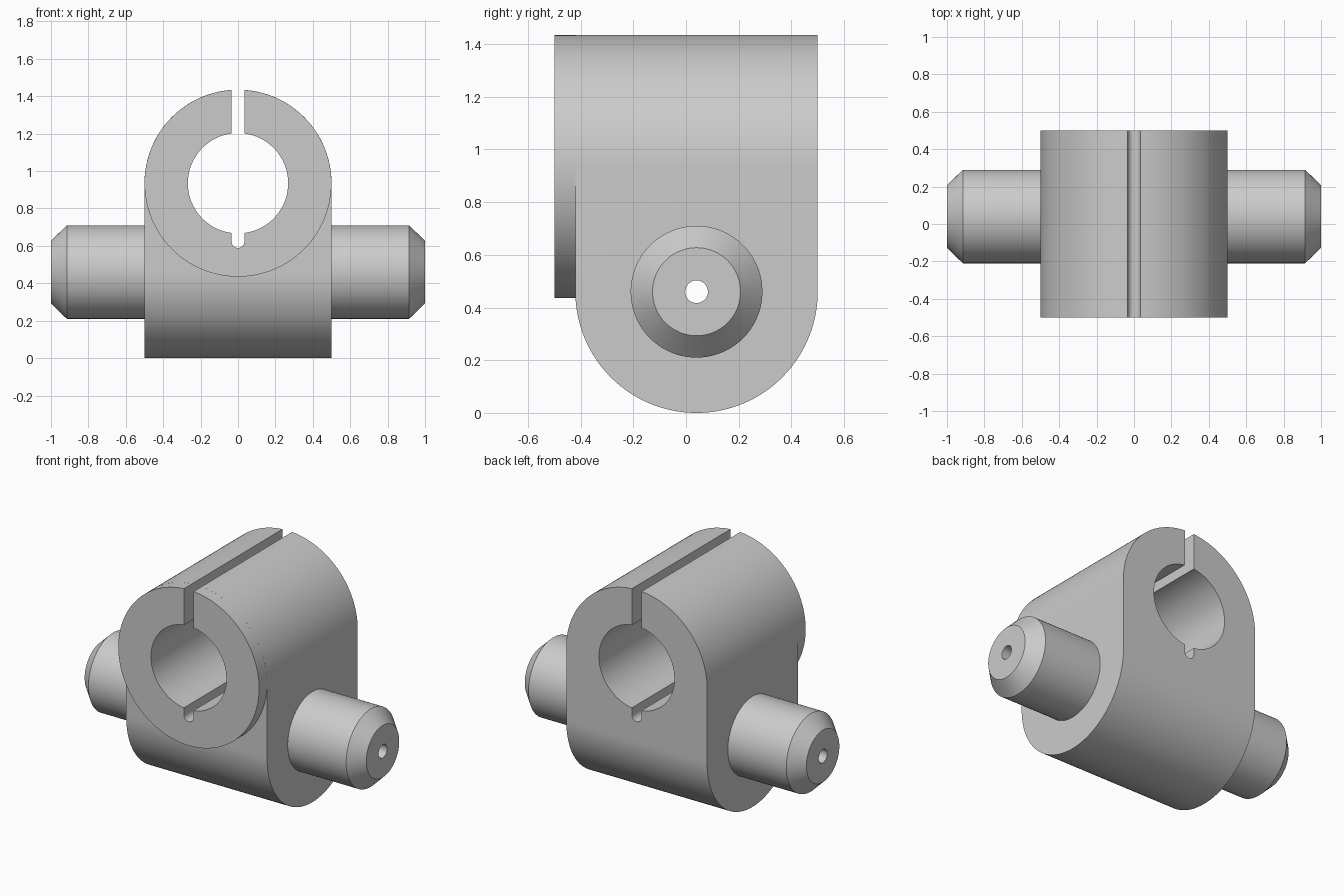
import bpy
import bmesh
import math

cube = bpy.data.objects.get("Cube")
if cube:
    bpy.data.objects.remove(cube, do_unlink=True)

grey = bpy.data.materials.new("plain grey")
grey.use_nodes = True
COLOUR = (0.6, 0.6, 0.6, 1.0)
grey.diffuse_color = COLOUR
grey.node_tree.nodes["Principled BSDF"].inputs["Base Color"].default_value = COLOUR

SEGMENTS = 128
COLLAR_Z = 0.935          # axis of the clamp bore
PIN_Y, PIN_Z = 0.04, 0.46  # axis of the cross pin


def arc(u, v, radius, start=0, end=360, steps=SEGMENTS):
    """Points on an arc; a full circle leaves out the repeated last point."""
    count = steps if end - start == 360 else steps + 1
    angles = [math.radians(start + (end - start) * i / steps) for i in range(count)]
    return [(u + radius * math.cos(a), v + radius * math.sin(a)) for a in angles]


def loft(name, axis, sections):
    """Closed solid through matching outlines placed along the x or y axis."""
    bm = bmesh.new()
    rings = []
    for pos, outline in sections:
        rings.append([bm.verts.new((pos, u, v) if axis == "x" else (u, pos, v))
                      for u, v in outline])
    for a, b in zip(rings, rings[1:]):
        for i in range(len(a)):
            j = (i + 1) % len(a)
            bm.faces.new((a[i], a[j], b[j], b[i]))
    bm.faces.new(rings[0])
    bm.faces.new(rings[-1])
    bmesh.ops.recalc_face_normals(bm, faces=bm.faces)
    mesh = bpy.data.meshes.new(name)
    bm.to_mesh(mesh)
    bm.free()
    mesh.materials.append(grey)
    obj = bpy.data.objects.new(name, mesh)
    bpy.context.collection.objects.link(obj)
    return obj


def prism(name, axis, low, high, outline):
    return loft(name, axis, [(low, outline), (high, outline)])


def combine(target, tool, operation):
    """Apply a boolean and remove the tool object."""
    mod = target.modifiers.new(operation, "BOOLEAN")
    mod.operation = operation
    mod.solver = "EXACT"
    mod.object = tool
    bpy.context.view_layer.objects.active = target
    bpy.ops.object.modifier_apply(modifier=mod.name)
    bpy.data.objects.remove(tool, do_unlink=True)


# Body: arched from the front, rounded underneath from the side
body = prism("clamp_body", "y", -0.7, 0.7,
             arc(0, COLLAR_Z, 0.5, 0, 180) + [(-0.5, -0.2), (0.5, -0.2)])
side = prism("side_shape", "x", -0.8, 0.8,
             arc(PIN_Y, PIN_Z, 0.46, 180, 360) + [(0.5, 1.7), (-0.42, 1.7)])
combine(body, side, "INTERSECT")

# Round collar standing proud of the front
combine(body, prism("collar", "y", -0.5, -0.25, arc(0, COLLAR_Z, 0.4998)), "UNION")

# Chamfered cross pin
pin = loft("cross_pin", "x", [(x, arc(PIN_Y, PIN_Z, r)) for x, r in
                              ((-1, 0.167), (-0.915, 0.25), (0.915, 0.25), (1, 0.167))])
combine(body, pin, "UNION")

# Bore, clamping slot with a rounded foot, and the small hole along the pin
combine(body, prism("bore", "y", -0.9, 0.9, arc(0, COLLAR_Z, 0.268)), "DIFFERENCE")
combine(body, prism("slot", "y", -0.9, 0.9,
                    arc(0, 0.623, 0.034, 180, 360, 24) + [(0.034, 1.8), (-0.034, 1.8)]),
        "DIFFERENCE")
combine(body, prism("pin_hole", "x", -1.2, 1.2, arc(PIN_Y, PIN_Z, 0.043, steps=48)),
        "DIFFERENCE")

# Smooth curves, crisp edges
bpy.ops.object.select_all(action="DESELECT")
body.select_set(True)
bpy.context.view_layer.objects.active = body
bpy.ops.object.shade_smooth_by_angle(angle=math.radians(25))
